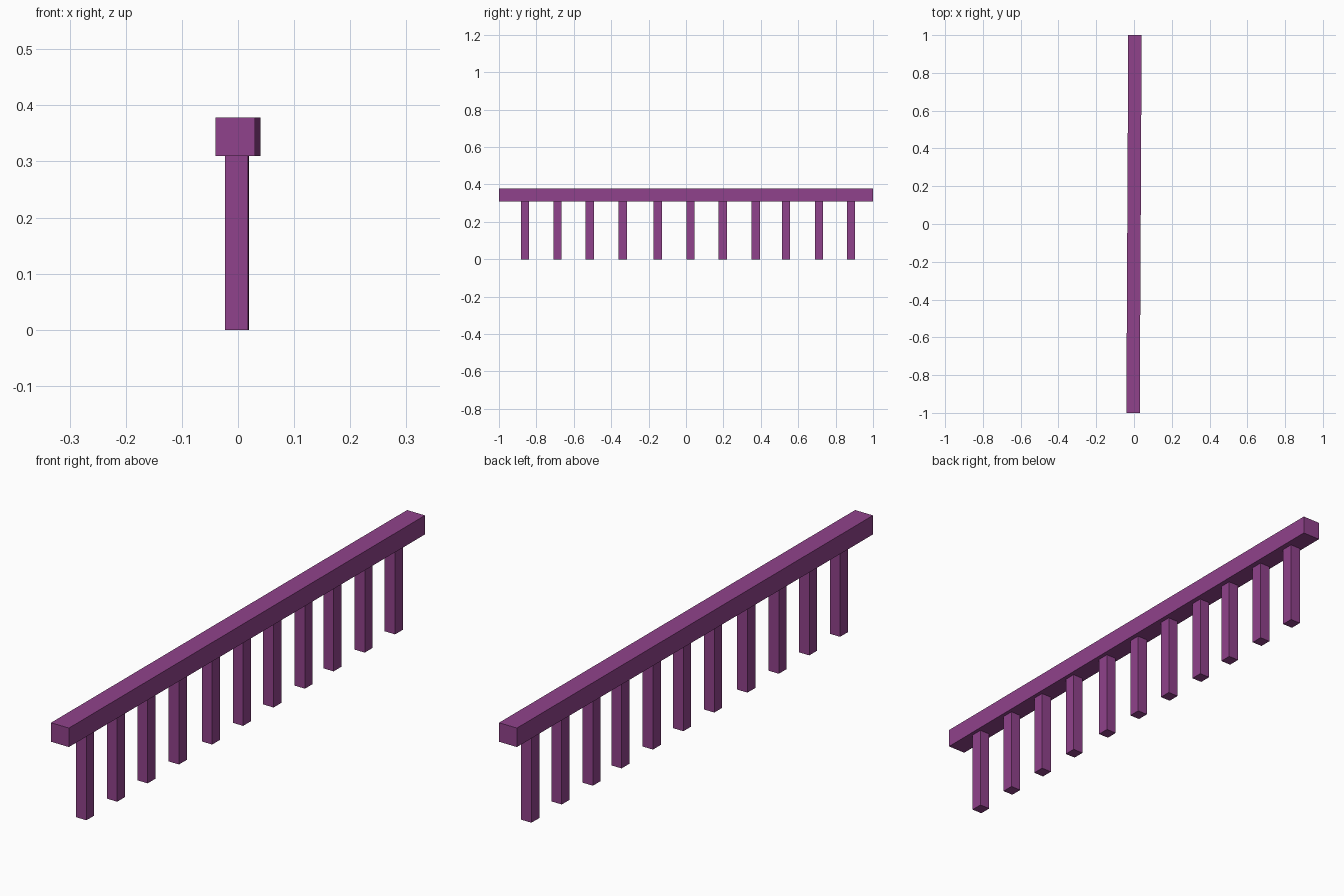
import bpy
import math

if "Cube" in bpy.data.objects:
    bpy.data.objects.remove(bpy.data.objects["Cube"])

mat = bpy.data.materials.new("purple_paint")
mat.diffuse_color = (0.28, 0.055, 0.26, 1)
mat.use_nodes = True
mat.node_tree.nodes["Principled BSDF"].inputs["Base Color"].default_value = mat.diffuse_color


def box(name, center, size, turn=0.0):
    bpy.ops.mesh.primitive_cube_add(size=1, location=center, rotation=(0, 0, turn))
    ob = bpy.context.object
    ob.name = name
    ob.scale = size
    bpy.ops.object.transform_apply(location=False, rotation=False, scale=True)
    ob.data.materials.append(mat)
    return ob


# Top rail, turned very slightly about z
RAIL_BOTTOM, RAIL_TOP = 0.31, 0.378
TURN = -math.atan(0.005)
box("top_rail", (0, 0, (RAIL_BOTTOM + RAIL_TOP) / 2),
    (0.071, 2.0, RAIL_TOP - RAIL_BOTTOM), TURN)

# Slightly unevenly spaced square posts under the rail
post_y = [-0.861, -0.687, -0.515, -0.338, -0.151, 0.024,
          0.196, 0.373, 0.535, 0.711, 0.882]
for i, y in enumerate(post_y):
    box(f"post_{i + 1}", (-0.0015 + 0.001 * y, y, RAIL_BOTTOM / 2),
        (0.041, 0.044, RAIL_BOTTOM), TURN)
